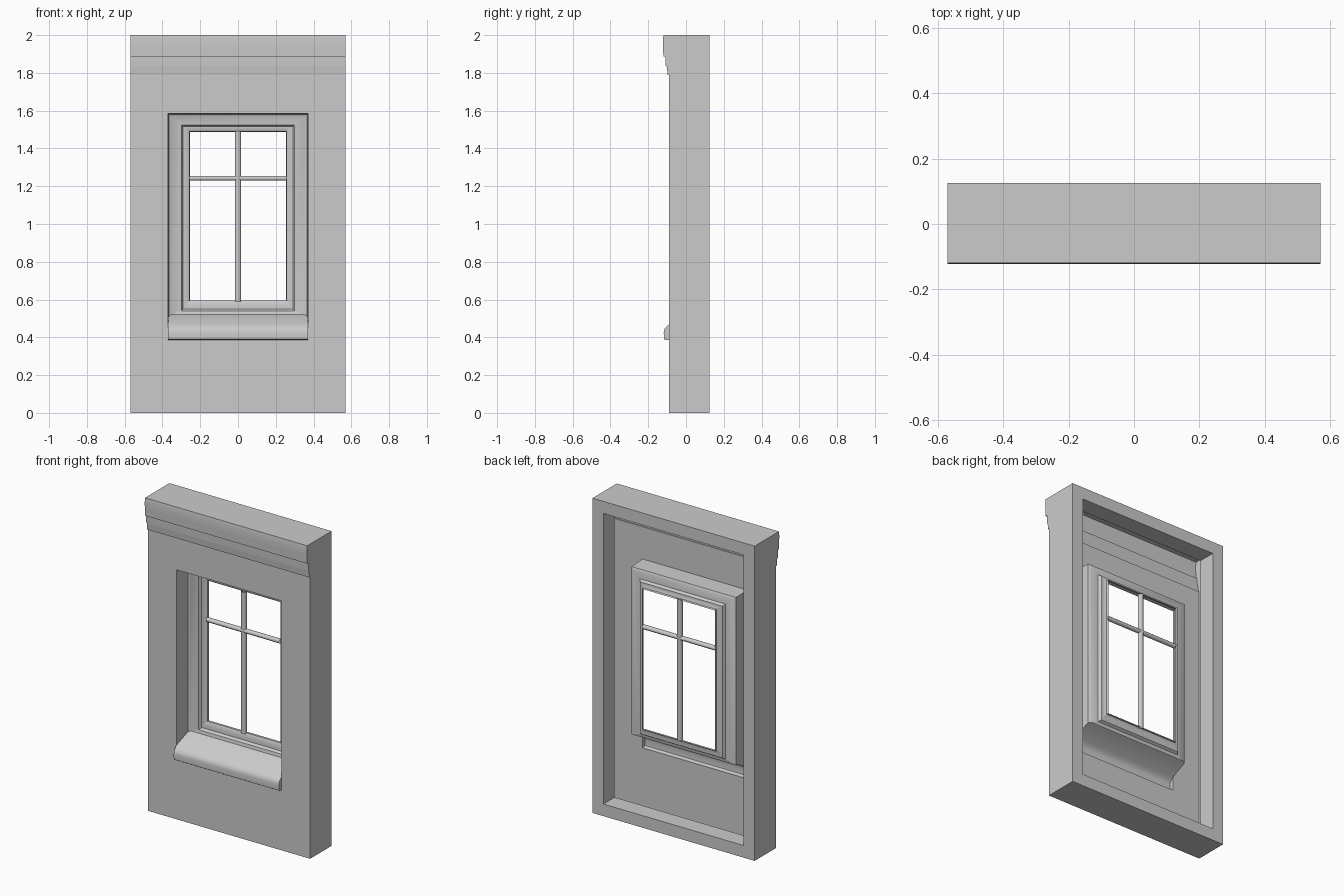
import bpy, bmesh, math

cube = bpy.data.objects.get("Cube")
if cube:
    bpy.data.objects.remove(cube)

stone = bpy.data.materials.new("pale_grey_stone")
stone.use_nodes = True
GREY = (0.6, 0.6, 0.6, 1)
stone.diffuse_color = GREY
stone.node_tree.nodes["Principled BSDF"].inputs["Base Color"].default_value = GREY

HALF_W, TOP, FRONT, BACK = 0.57, 2.0, -0.09, 0.125
RIM, LIP_Y = 0.077, 0.013
WIN_W, WIN_TOP, SILL_BASE = 0.37, 1.585, 0.385


def add_object(name, bm, smooth=None):
    bmesh.ops.remove_doubles(bm, verts=bm.verts, dist=1e-5)
    mesh = bpy.data.meshes.new(name)
    bm.to_mesh(mesh)
    bm.free()
    mesh.materials.append(stone)
    obj = bpy.data.objects.new(name, mesh)
    bpy.context.collection.objects.link(obj)
    if smooth:
        bpy.ops.object.select_all(action="DESELECT")
        obj.select_set(True)
        bpy.context.view_layer.objects.active = obj
        bpy.ops.object.shade_smooth_by_angle(angle=math.radians(smooth))
    return obj


def loft(bm, rows, closed=False):
    """Skin a series of equally long point rows."""
    grid = [[bm.verts.new(p) for p in row] for row in rows]
    n = len(rows[0])
    for a, b in zip(grid, grid[1:]):
        for i in range(n if closed else n - 1):
            j = (i + 1) % n
            bm.faces.new((a[i], a[j], b[j], b[i]))


def rect(w, y, z0, z1):
    return [(-w, y, z0), (w, y, z0), (w, y, z1), (-w, y, z1)]


# Front panel with the window opening
bm = bmesh.new()
loft(bm, [rect(HALF_W, FRONT, 0, 1.79),
          rect(WIN_W, FRONT, SILL_BASE, WIN_TOP)], closed=True)
add_object("front_panel", bm)

# Stepped cornice along the top: (y, z)
cornice = [(FRONT, 1.79), (-0.097, 1.79), (-0.102, 1.835), (-0.107, 1.835),
           (-0.109, 1.887), (-0.12, 1.887), (-0.121, 1.93), (-0.123, 1.97), (-0.119, TOP)]
bm = bmesh.new()
loft(bm, [[(x, y, z) for y, z in cornice] for x in (-HALF_W, HALF_W)])
add_object("cornice", bm, 40)

# Outer sides, top and underside
bm = bmesh.new()
outline = [(FRONT, 0)] + cornice + [(BACK, TOP), (BACK, 0)]
for x in (-HALF_W, HALF_W):
    bm.faces.new([bm.verts.new((x, y, z)) for y, z in outline])
for y, z in ((cornice[-1][0], TOP), (FRONT, 0)):
    loft(bm, [[(-HALF_W, y, z), (HALF_W, y, z)], [(-HALF_W, BACK, z), (HALF_W, BACK, z)]])
add_object("outer_shell", bm)

# Back rim with its inward lip
bm = bmesh.new()
inner = HALF_W - RIM
loft(bm, [rect(HALF_W, BACK, 0, TOP), rect(inner, BACK, RIM, TOP - RIM),
          rect(inner, LIP_Y, RIM, TOP - RIM)], closed=True)
add_object("back_rim", bm)

# Recessed casing: (half width, y, bottom z, top z), mitred at the upper corners
casing = [(WIN_W, FRONT, 0.47, WIN_TOP), (0.366, 0.022, 0.515, 1.58),
          (0.35, 0.03, 0.52, 1.565), (0.30, 0.034, 0.54, 1.525),
          (0.29, 0.05, 0.55, 1.515), (0.275, 0.05, 0.575, 1.51),
          (0.257, 0.06, 0.595, 1.49), (0.255, 0.075, 0.595, 1.488)]
bm = bmesh.new()
loft(bm, [[(-w, y, z0), (-w, y, z1), (w, y, z1), (w, y, z0)] for w, y, z0, z1 in casing])
add_object("window_casing", bm, 35)

# Sloping sill, following the casing feet and then rolling over the front
nose = [(-0.104, 0.455), (-0.114, 0.445), (-0.118, 0.425), (-0.116, 0.39),
        (-0.108, SILL_BASE), (FRONT, SILL_BASE)]
rows = [(w, y, z) for w, y, z, _ in reversed(casing)] + [(WIN_W, y, z) for y, z in nose]
bm = bmesh.new()
loft(bm, [[(-w, y, z), (w, y, z)] for w, y, z in rows])
for x in (-WIN_W, WIN_W):
    bm.faces.new([bm.verts.new((x, y, z)) for y, z in [(FRONT, 0.47)] + nose])
add_object("window_sill", bm, 40)


# Rounded glazing bars
def bar(name, start, end, half_width, half_depth):
    bm = bmesh.new()
    rows = []
    for x, z in (start, end):
        ring = []
        for k in range(8):
            a = math.tau * (k + 0.5) / 8
            across, depth = half_width * math.cos(a), half_depth * math.sin(a)
            upright = start[0] == end[0]
            ring.append((x + across * upright, 0.06 + depth, z + across * (not upright)))
        rows.append(ring)
    loft(bm, rows, closed=True)
    bmesh.ops.recalc_face_normals(bm, faces=bm.faces)
    add_object(name, bm, 50)


bar("upright_glazing_bar", (0, 0.59), (0, 1.492), 0.018, 0.016)
bar("cross_glazing_bar", (-0.258, 1.242), (0.258, 1.242), 0.014, 0.016)
